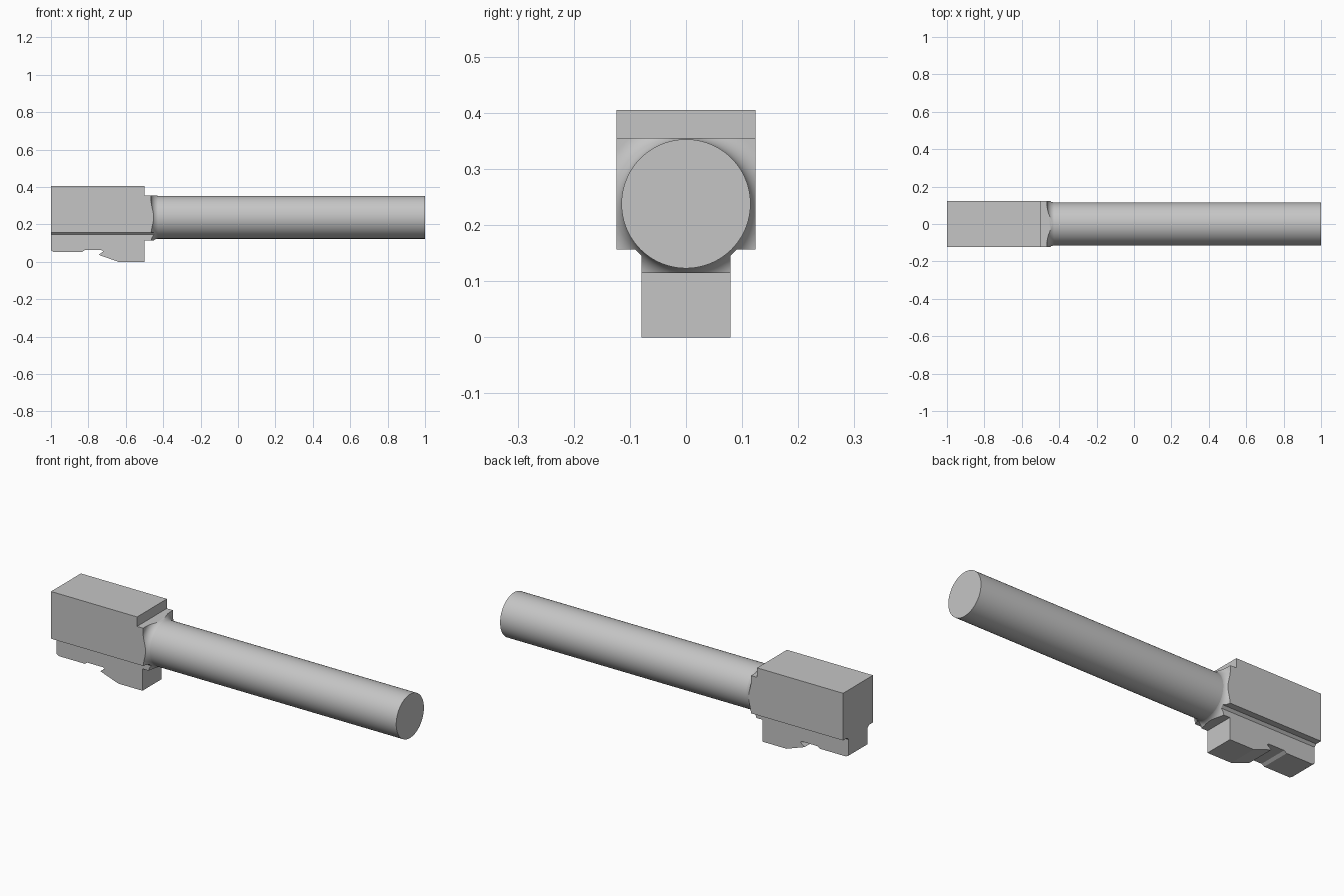
import bpy, bmesh, math
from mathutils import Vector

cube = bpy.data.objects.get("Cube")
if cube:
    bpy.data.objects.remove(cube, do_unlink=True)

grey = bpy.data.materials.new("plain grey")
grey.use_nodes = True
grey.diffuse_color = (0.56, 0.56, 0.56, 1)
grey.node_tree.nodes["Principled BSDF"].inputs["Base Color"].default_value = grey.diffuse_color

AXIS_Z, RADIUS = 0.238, 0.115


def finish(name, bm):
    bmesh.ops.recalc_face_normals(bm, faces=bm.faces)
    mesh = bpy.data.meshes.new(name)
    bm.to_mesh(mesh)
    bm.free()
    mesh.materials.append(grey)
    obj = bpy.data.objects.new(name, mesh)
    bpy.context.collection.objects.link(obj)
    return obj


def prism(name, outline, offset):
    """Extrude a closed outline of 3D points along an offset."""
    bm = bmesh.new()
    face = bm.faces.new([bm.verts.new(p) for p in outline])
    new = bmesh.ops.extrude_face_region(bm, geom=[face])["geom"]
    verts = [v for v in new if isinstance(v, bmesh.types.BMVert)]
    bmesh.ops.translate(bm, verts=verts, vec=Vector(offset))
    return finish(name, bm)


def lathe(name, profile, steps=96):
    """Solid of revolution about the long axis from (x, radius) points."""
    bm = bmesh.new()
    rings = []
    for x, r in profile:
        angles = [2 * math.pi * i / steps for i in range(steps)]
        rings.append([bm.verts.new((x, r * math.cos(a), AXIS_Z + r * math.sin(a))) for a in angles])
    for a, b in zip(rings, rings[1:]):
        for i in range(steps):
            j = (i + 1) % steps
            bm.faces.new((a[i], a[j], b[j], b[i]))
    bm.faces.new(rings[0])
    bm.faces.new(rings[-1])
    return finish(name, bm)


def smooth(obj):
    bpy.ops.object.select_all(action="DESELECT")
    obj.select_set(True)
    bpy.context.view_layer.objects.active = obj
    bpy.ops.object.shade_smooth_by_angle(angle=math.radians(30))


def section(x, top, bottom):
    """Mirrored cross-section: wide body, small chamfer, narrow underside."""
    half = [(0.124, top), (0.124, 0.157), (0.091, 0.157), (0.079, 0.145)]
    if bottom < 0.145:
        half.append((0.079, bottom))
    return [(x, y, z) for y, z in half] + [(x, -y, z) for y, z in reversed(half)]


# Rear block and the lower step in front of it
prism("rear_block", section(-1, 0.405, 0.145), (0.5, 0, 0))
neck = prism("neck", section(-0.5, 0.355, 0.115), (0.08, 0, 0))

# Concave fillet that trims the neck into the tube
fillet = 0.04
profile = [(-0.55, 0.25), (-0.465, 0.25)]
for i in range(12, -1, -1):
    t = math.pi / 2 * i / 12
    profile.append((-0.465 + fillet * (1 - math.sin(t)), RADIUS - 0.0005 + fillet * (1 - math.cos(t))))
cutter = lathe("fillet_cutter", profile)
cutter.hide_render = True
mod = neck.modifiers.new("trim", "BOOLEAN")
mod.operation, mod.solver, mod.object = "INTERSECT", "EXACT", cutter
bpy.context.view_layer.update()
graph = bpy.context.evaluated_depsgraph_get()
trimmed = bpy.data.meshes.new_from_object(neck.evaluated_get(graph))
neck.modifiers.clear()
neck.data = trimmed
bpy.data.objects.remove(cutter, do_unlink=True)
smooth(neck)

# Long solid tube
smooth(lathe("tube", [(-0.49, RADIUS), (1, RADIUS)]))

# Underside lug with its hooked notch
lug = [(-1, 0.145), (-1, 0.06), (-0.985, 0.052), (-0.835, 0.052), (-0.82, 0.062),
       (-0.73, 0.062), (-0.72, 0.056), (-0.745, 0.037), (-0.64, 0), (-0.5, 0), (-0.5, 0.145)]
prism("underside_lug", [(x, -0.079, z) for x, z in lug], (0, 0.158, 0))
